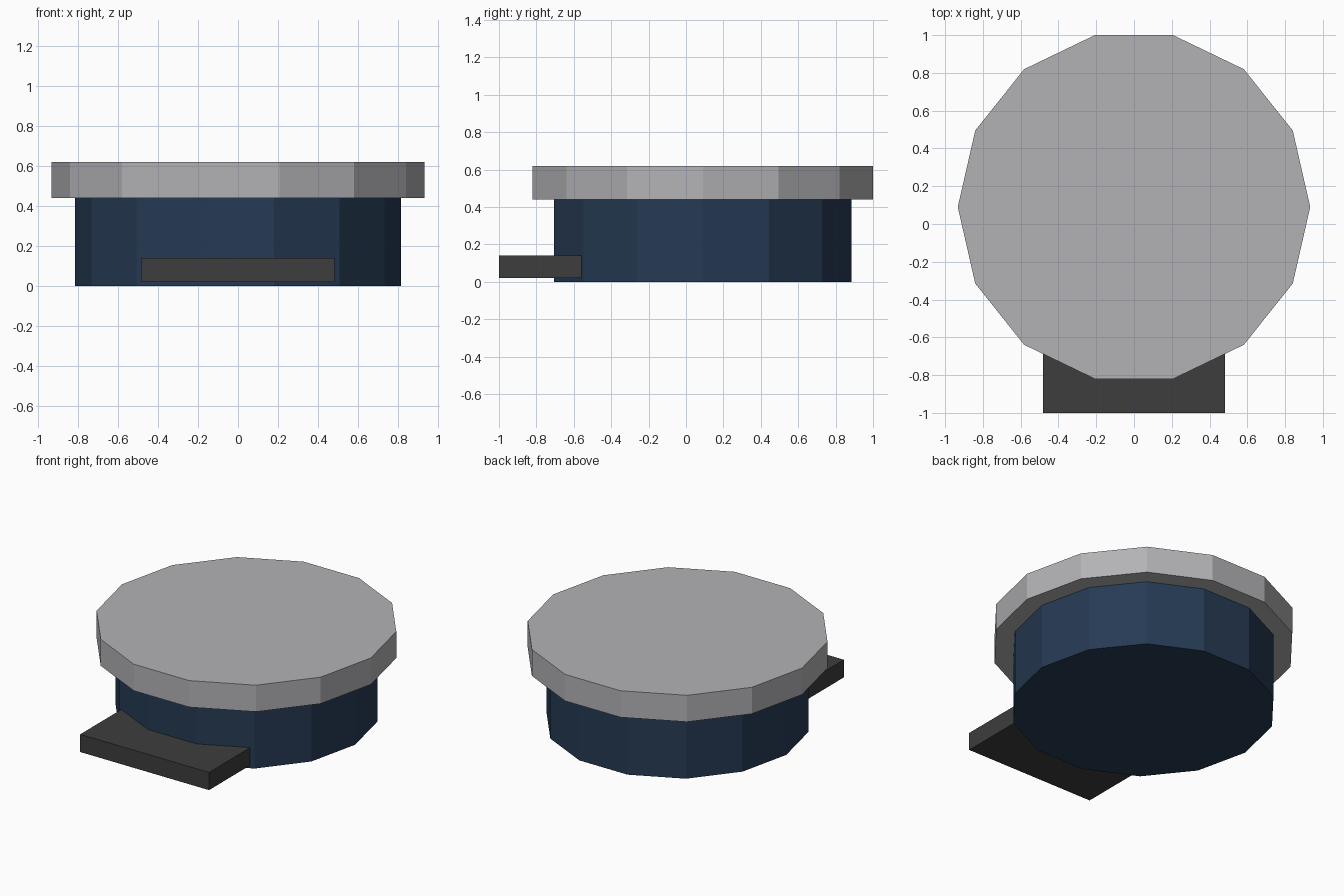
import bpy
import bmesh
from math import cos, sin, tau

cube = bpy.data.objects.get("Cube")
if cube:
    bpy.data.objects.remove(cube, do_unlink=True)


def material(name, rgb):
    mat = bpy.data.materials.new(name)
    mat.use_nodes = True
    colour = (*rgb, 1)
    mat.diffuse_color = colour
    mat.node_tree.nodes["Principled BSDF"].inputs["Base Color"].default_value = colour
    return mat


def prism(name, outline, bottom, top, mat):
    """Extrude a flat outline upwards into a closed, flat-shaded solid."""
    bm = bmesh.new()
    face = bm.faces.new([bm.verts.new((x, y, bottom)) for x, y in outline])
    extruded = bmesh.ops.extrude_face_region(bm, geom=[face], use_keep_orig=True)
    verts = [v for v in extruded["geom"] if isinstance(v, bmesh.types.BMVert)]
    bmesh.ops.translate(bm, verts=verts, vec=(0, 0, top - bottom))
    bmesh.ops.recalc_face_normals(bm, faces=bm.faces)
    mesh = bpy.data.meshes.new(name)
    bm.to_mesh(mesh)
    bm.free()
    mesh.materials.append(mat)
    obj = bpy.data.objects.new(name, mesh)
    bpy.context.collection.objects.link(obj)
    return obj


def polygon(radius, centre_y, sides=14):
    return [(radius * cos(tau * i / sides), centre_y + radius * sin(tau * i / sides))
            for i in range(sides)]


navy = material("navy blue", (0.019, 0.043, 0.088))
grey = material("light grey", (0.45, 0.45, 0.47))
charcoal = material("charcoal", (0.047, 0.047, 0.047))

# Drum body and its wider lid share one off-centre axis
AXIS_Y = 0.09
prism("drum_body", polygon(0.815, AXIS_Y), 0, 0.44, navy)
prism("lid", polygon(0.933, AXIS_Y), 0.44, 0.62, grey)

# Front ledge running into the drum
W = 0.483
prism("front_ledge", [(-W, -1), (W, -1), (W, -0.45), (-W, -0.45)], 0.02, 0.14, charcoal)
